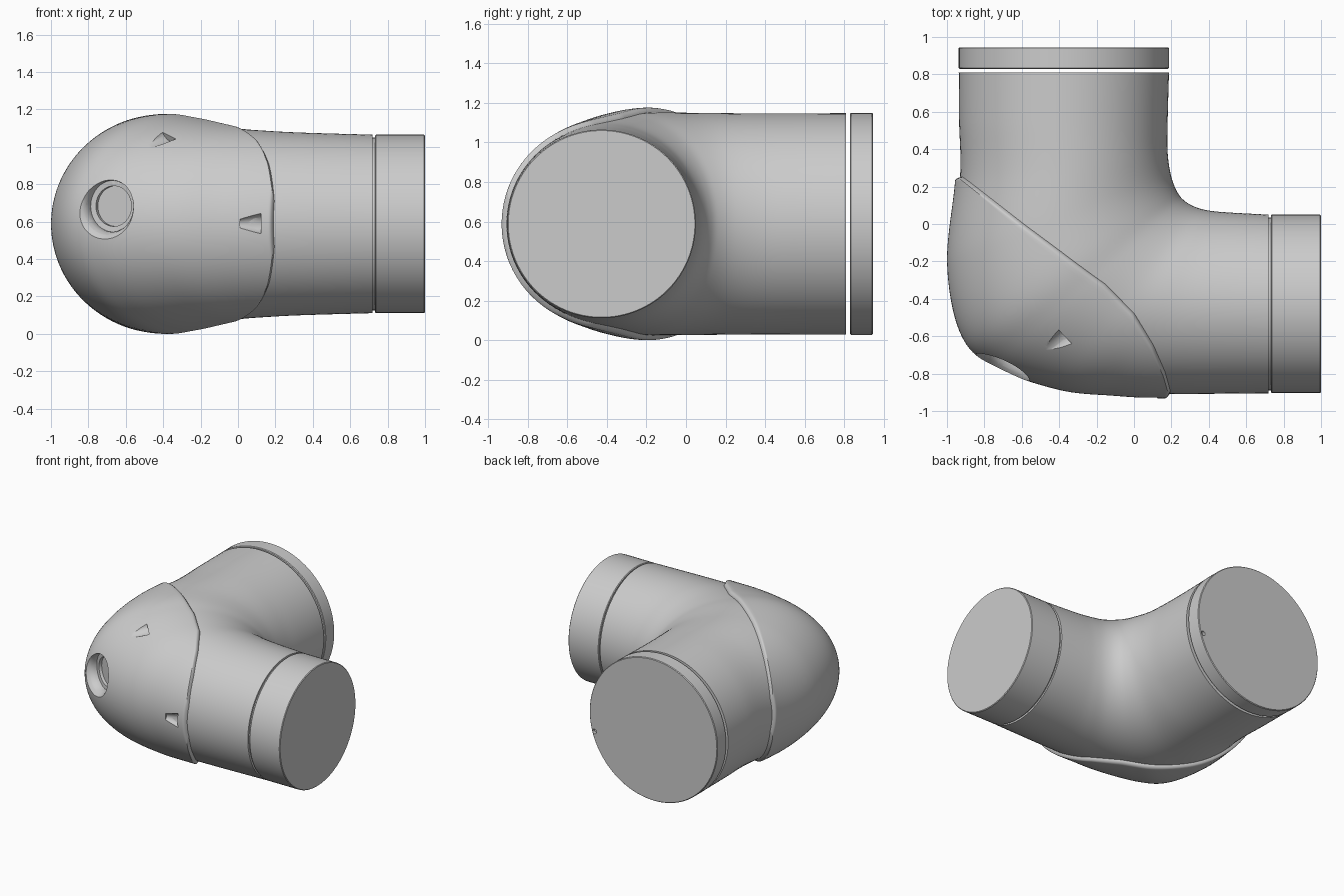
import bpy, bmesh
from math import pi, cos, sin, acos, sqrt
from mathutils import Vector
from mathutils.geometry import intersect_line_line_2d

cube = bpy.data.objects.get("Cube")
if cube:
    bpy.data.objects.remove(cube)

grey = bpy.data.materials.new("plain grey")
grey.use_nodes = True
GREY = (0.6, 0.6, 0.6, 1)
grey.diffuse_color = GREY
grey.node_tree.nodes["Principled BSDF"].inputs["Base Color"].default_value = GREY

MID = 0.588      # height of the pipe axis
LIFT = 0.026     # how far the cover stands off the pipe

# Elbow stations: inner point x y, outer point x y, half height
STATIONS = [Vector(s) for s in (
    (.187, .81, -.937, .81, .56), (.18, .55, -.935, .55, .559),
    (.18, .38, -.93, .25, .559), (.2, .25, -.975, -.2, .562),
    (.235, .165, -.907, -.57, .562), (.275, .12, -.735, -.745, .542),
    (.33, .09, -.39, -.865, .512), (.4, .072, -.1, -.895, .498),
    (.5, .062, .19, -.908, .488), (.72, .05, .72, -.905, .477))]

# Trailing edge of the cover, seen from above
COVER_EDGE = [Vector(p) for p in (
    (-.98, .275), (-.9, .22), (-.6, 0), (-.4, -.14), (-.15, -.32),
    (0, -.48), (.1, -.66), (.16, -.81), (.2, -.97))]


def station(u):
    """Smooth interpolation through the stations."""
    last = len(STATIONS) - 1
    i = min(int(u), last - 1)
    t = u - i
    b, c = STATIONS[i], STATIONS[i + 1]
    a = STATIONS[i - 1] if i else 2 * b - c
    d = STATIONS[i + 2] if i + 2 <= last else 2 * c - b
    return b + (c - a) * (t / 2) + (2 * a - 5 * b + 4 * c - d) * (t * t / 2) \
        + (3 * b - a - 3 * c + d) * (t ** 3 / 2)


def section(u):
    s = station(u)
    inner, outer = Vector(s[:2]), Vector(s[2:4])
    return (inner + outer) / 2, (outer - inner).normalized(), (outer - inner).length / 2, s[4]


def surface_point(u, angle, lift=0):
    """Point of the elbow; angle 0 is the outside of the bend."""
    centre, out, half, high = section(u)
    p = centre + out * ((half + lift) * cos(angle))
    return Vector((p.x, p.y, MID + (high + lift) * sin(angle)))


def finish(name, bm):
    bmesh.ops.recalc_face_normals(bm, faces=bm.faces[:])
    mesh = bpy.data.meshes.new(name)
    bm.to_mesh(mesh)
    bm.free()
    mesh.materials.append(grey)
    obj = bpy.data.objects.new(name, mesh)
    bpy.context.collection.objects.link(obj)
    return obj


def skin(name, rings):
    """Closed tube through rings of points."""
    bm = bmesh.new()
    loops = [[bm.verts.new(p) for p in ring] for ring in rings]
    for a, b in zip(loops, loops[1:]):
        for i in range(len(a)):
            j = (i + 1) % len(a)
            bm.faces.new((a[i], a[j], b[j], b[i]))
    bm.faces.new(loops[0])
    bm.faces.new(loops[-1])
    return finish(name, bm)


def turned(name, start, axis, profile, sides=96):
    """Solid of revolution from (radius, distance along axis) pairs."""
    axis = Vector(axis).normalized()
    side = axis.orthogonal().normalized()
    up = axis.cross(side)
    start = Vector(start)
    return skin(name, [[start + axis * d + (side * cos(2 * pi * i / sides) + up * sin(2 * pi * i / sides)) * r
                        for i in range(sides)] for r, d in profile])


def carve(obj, cutters):
    bpy.context.view_layer.objects.active = obj
    for cutter in cutters:
        cutter.hide_render = True
        mod = obj.modifiers.new("cut", 'BOOLEAN')
        mod.operation, mod.solver, mod.object = 'DIFFERENCE', 'EXACT', cutter
        bpy.ops.object.modifier_apply(modifier=mod.name)


def rounding(k):
    k = min(1, max(0, k))
    return sqrt(1 - (1 - k) ** 2)


# Pipe elbow
N = 96
pipe = skin("elbow_pipe", [[surface_point(9 * r / 90, 2 * pi * i / N) for i in range(N)]
                           for r in range(91)])


# Cover shell over the outside of the bend
def cover_angle(u):
    centre, out, half, high = section(u)
    reach = half + LIFT
    for a, b in zip(COVER_EDGE, COVER_EDGE[1:]):
        hit = intersect_line_line_2d(centre - out * reach, centre + out * reach, a, b)
        if hit:
            return max(0.08, acos(max(-1, min(1, (hit - centre).dot(out) / reach))))
    return 0.08


half_row = [1, .997, .99, .98, .97] + [.95 * (1 - i / 30) for i in range(30)]
across = half_row + [0] + [-s for s in reversed(half_row)]
rings = []
ROWS = 90
for r in range(ROWS + 1):
    u = 5 - 3 * cos(pi * r / ROWS)
    widest = cover_angle(u)
    end = rounding(min(u - 2, 8 - u) / 0.04)
    top = [surface_point(u, s * widest, -.008 + (LIFT + .008) * min(end, rounding((1 - abs(s)) / .03)))
           for s in across]
    under = [surface_point(u, s * widest, -.035) for s in reversed(across)]
    rings.append(top + under)
cover = skin("outer_cover", rings)

# Round stepped port and two tapered notches
port = turned("port_cutter", (-.70, -.775, .683), (.48, .877, 0),
              [(.28, -.12), (.2, -.03), (.172, -.003), (.155, .012), (.145, .028), (.138, .05),
               (.138, .07), (.108, .073), (.108, .095)], 64)
front_notch = turned("front_notch_cutter", (.012, -.945, .59), (1, 0, 0), [(.03, 0), (.057, .11)], 32)
top_notch = turned("top_notch_cutter", (-.475, -.69, 1.025), (.12, .085, .065), [(.03, 0), (.06, .14)], 32)
cutters = [port, front_notch, top_notch]
carve(pipe, cutters)
carve(cover, cutters)


# End collars with softened rims
def collar(name, start, axis, radius, length):
    soft = 0.005
    return turned(name, start, axis, [(radius - soft, 0), (radius, soft),
                                      (radius, length - soft), (radius - soft, length)])


back_collar = collar("back_collar", (-.375, .83, MID), (0, 1, 0), .562, .115)
side_collar = collar("side_collar", (.732, -.427, MID), (1, 0, 0), .477, .268)
side_core = turned("side_core", (.7, -.427, MID), (1, 0, 0), [(.462, 0), (.462, .05)])
pin_hole = turned("pin_hole_cutter", (.142, .92, .438), (0, 1, 0), [(.018, 0), (.018, .06)], 20)
carve(back_collar, [pin_hole])

for cutter in cutters + [pin_hole]:
    bpy.data.objects.remove(cutter)

# Smooth curved faces, keep crisp edges
bpy.ops.object.select_all(action='DESELECT')
for part in (pipe, cover, back_collar, side_collar, side_core):
    part.select_set(True)
bpy.context.view_layer.objects.active = pipe
bpy.ops.object.shade_smooth_by_angle(angle=0.6)
